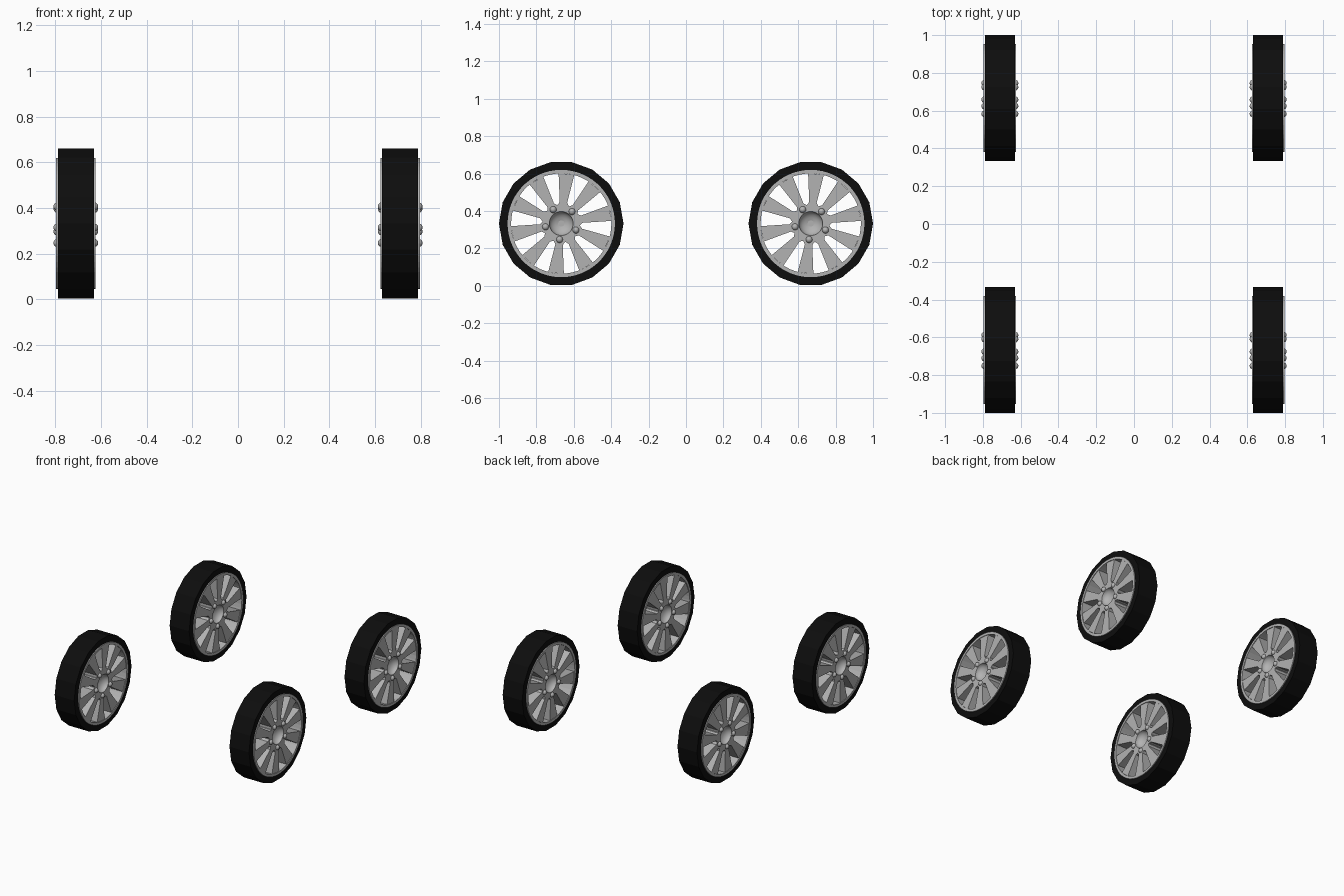
import bpy, bmesh, math
from mathutils import Matrix

if "Cube" in bpy.data.objects:
    bpy.data.objects.remove(bpy.data.objects["Cube"])

R, CX, CY = 0.333, 0.71, 0.667     # tyre radius and wheel centre offsets
SPOKES, PHASE = 10, 66             # window count and first window angle
LUG0 = 48


def material(name, rgb):
    m = bpy.data.materials.new(name)
    m.diffuse_color = (*rgb, 1)
    m.use_nodes = True
    m.node_tree.nodes["Principled BSDF"].inputs["Base Color"].default_value = m.diffuse_color
    return m


BLACK = material("tyre black", (0.004, 0.004, 0.004))
GREY = material("alloy grey", (0.45, 0.45, 0.45))


def pt(x, r, deg):
    a = math.radians(deg)
    return (x, r * math.cos(a), r * math.sin(a))


def make(name, bm, mat, smooth=False):
    bmesh.ops.recalc_face_normals(bm, faces=bm.faces)
    me = bpy.data.meshes.new(name)
    bm.to_mesh(me)
    bm.free()
    me.materials.append(mat)
    for p in me.polygons:
        p.use_smooth = smooth
    return me


def ring(profile, n, phase, bm):
    """Revolve a closed (x, r) profile about the x axis."""
    loops = [[bm.verts.new(pt(x, r, phase + 360 * i / n)) for x, r in profile] for i in range(n)]
    k = len(profile)
    for i in range(n):
        a, b = loops[i], loops[(i + 1) % n]
        for j in range(k):
            bm.faces.new((a[j], a[(j + 1) % k], b[(j + 1) % k], b[j]))


# tyre: faceted band
bm = bmesh.new()
ring([(-0.079, R), (0.079, R), (0.079, 0.28), (-0.079, 0.28)], 18, 0, bm)
tyre = make("tyre", bm, BLACK)

# rim: lip ring
bm = bmesh.new()
ring([(-0.086, 0.287), (0.086, 0.287), (0.086, 0.268), (-0.086, 0.268)], 60, 0, bm)
rim = make("rim", bm, GREY)

# spokes: tapered bars running through the full width, between the windows
bm = bmesh.new()
step = 360 / SPOKES
for i in range(SPOKES):
    c = PHASE + step * (i + 0.5)
    prof = [(0.10, c - step / 2), (0.115, c - 10), (0.27, c - 9), (0.27, c + 9), (0.115, c + 10), (0.10, c + step / 2)]
    lo, hi = ([bm.verts.new(pt(x, r, a)) for r, a in prof] for x in (-0.082, 0.082))
    bm.faces.new(lo)
    bm.faces.new(hi)
    for j in range(6):
        k = (j + 1) % 6
        bm.faces.new((lo[j], lo[k], hi[k], hi[j]))
spokes = make("spokes", bm, GREY)

# hub: plate with a dished centre on both sides
bm = bmesh.new()
dish = [(0.082 - 0.045 * math.cos(t * math.pi / 12), 0.064 * math.sin(t * math.pi / 12)) for t in range(1, 7)]
prof = [(0.082, 0.102)] + [(x, r) for x, r in reversed(dish)]
prof += [(-x, r) for x, r in reversed(prof)]
ring(prof, 40, 0, bm)
bmesh.ops.holes_fill(bm, edges=[e for e in bm.edges if e.is_boundary])
# close the small openings at the bottom of the dishes
for s in (1, -1):
    bm.faces.new([bm.verts.new(pt(s * dish[0][0], dish[0][1], 9 * i)) for i in range(40)])
hub = make("hub", bm, GREY, True)

# lug nuts: five small balls on each face
bm = bmesh.new()
for i in range(5):
    for s in (1, -1):
        bmesh.ops.create_uvsphere(bm, u_segments=16, v_segments=10, radius=0.018,
                                  matrix=Matrix.Translation(pt(s * 0.08, 0.086, LUG0 + 72 * i)))
lugs = make("lug_nuts", bm, GREY, True)

# four identical wheels
for sx, side in ((1, "right"), (-1, "left")):
    for sy, end in ((1, "back"), (-1, "front")):
        for me in (tyre, rim, spokes, hub, lugs):
            ob = bpy.data.objects.new(f"{end}_{side}_{me.name}", me)
            ob.location = (sx * CX, sy * CY, R)
            bpy.context.collection.objects.link(ob)
for me in (hub,):
    me.set_sharp_from_angle(angle=math.radians(35))
